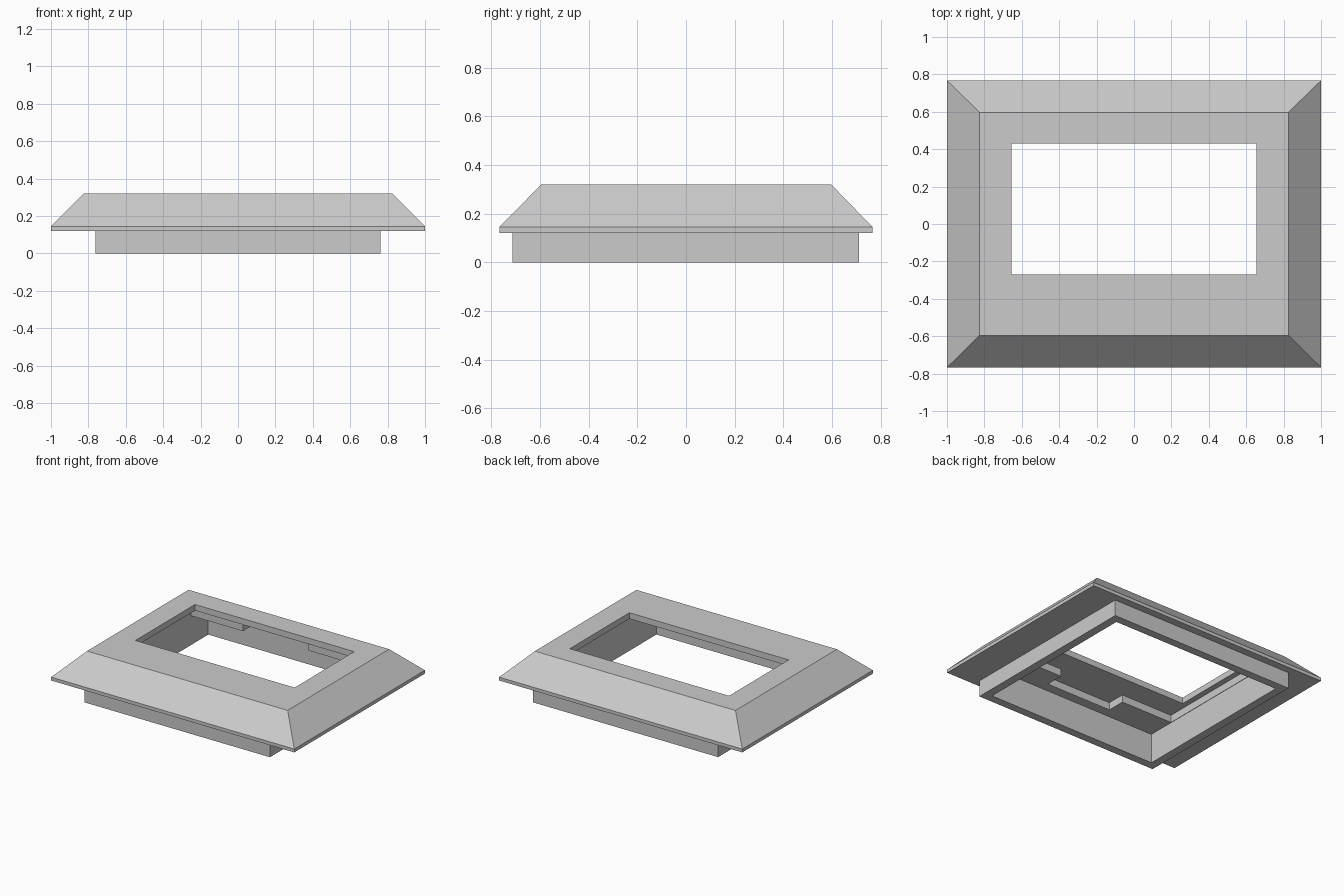
import bpy
import bmesh

cube = bpy.data.objects.get("Cube")
if cube:
    bpy.data.objects.remove(cube, do_unlink=True)

# Single grey plastic
grey = bpy.data.materials.new("grey_plastic")
grey.use_nodes = True
colour = (0.6, 0.6, 0.6, 1)
grey.diffuse_color = colour
grey.node_tree.nodes["Principled BSDF"].inputs["Base Color"].default_value = colour


def rect(x, y0, y1):
    return [(-x, y0), (x, y0), (x, y1), (-x, y1)]


def notched(x, y, notch_x, notch_y):
    """Rectangle widened by a notch in the middle of its front and back."""
    front = [(-x, -y), (-notch_x, -y), (-notch_x, -notch_y),
             (notch_x, -notch_y), (notch_x, -y), (x, -y)]
    return front + [(-px, -py) for px, py in front]


def shell(name, sections, closed):
    """Join outlines in order: walls between heights, flat rings at equal height."""
    bm = bmesh.new()
    loops = []
    for outline, z in sections:
        verts = [bm.verts.new((x, y, z)) for x, y in outline]
        edges = [bm.edges.new((a, b)) for a, b in zip(verts, verts[1:] + verts[:1])]
        loops.append((verts, edges, z))
    following = loops[1:] + (loops[:1] if closed else [])
    for (va, ea, za), (vb, eb, zb) in zip(loops, following):
        if za == zb:
            bmesh.ops.triangle_fill(bm, edges=ea + eb, normal=(0, 0, 1))
        else:
            n = len(va)
            for i in range(n):
                j = (i + 1) % n
                bm.faces.new((va[i], va[j], vb[j], vb[i]))
    bmesh.ops.recalc_face_normals(bm, faces=bm.faces)
    mesh = bpy.data.meshes.new(name)
    bm.to_mesh(mesh)
    bm.free()
    mesh.materials.append(grey)
    obj = bpy.data.objects.new(name, mesh)
    bpy.context.collection.objects.link(obj)
    return obj


flange = rect(1.0, -0.767, 0.767)
top = rect(0.825, -0.595, 0.597)
window = rect(0.655, -0.27, 0.43)
skirt_outer = rect(0.762, -0.713, 0.711)
skirt_inner = rect(0.70, -0.652, 0.65)
pocket = notched(0.697, 0.443, 0.27, 0.58)

LIP, EDGE, SHELF, PLATE, TOP = 0.12, 0.145, 0.22, 0.275, 0.32

# Bevelled frame with window, notched screen pocket and inner cavity
shell("bezel_frame", [
    (flange, LIP), (flange, EDGE), (top, TOP), (window, TOP),
    (window, PLATE), (pocket, PLATE), (pocket, SHELF),
    (skirt_inner, SHELF), (skirt_inner, LIP)], closed=True)

# Mounting skirt under the frame
shell("mounting_skirt", [
    (skirt_outer, LIP), (skirt_outer, 0), (skirt_inner, 0), (skirt_inner, LIP)],
    closed=False)
